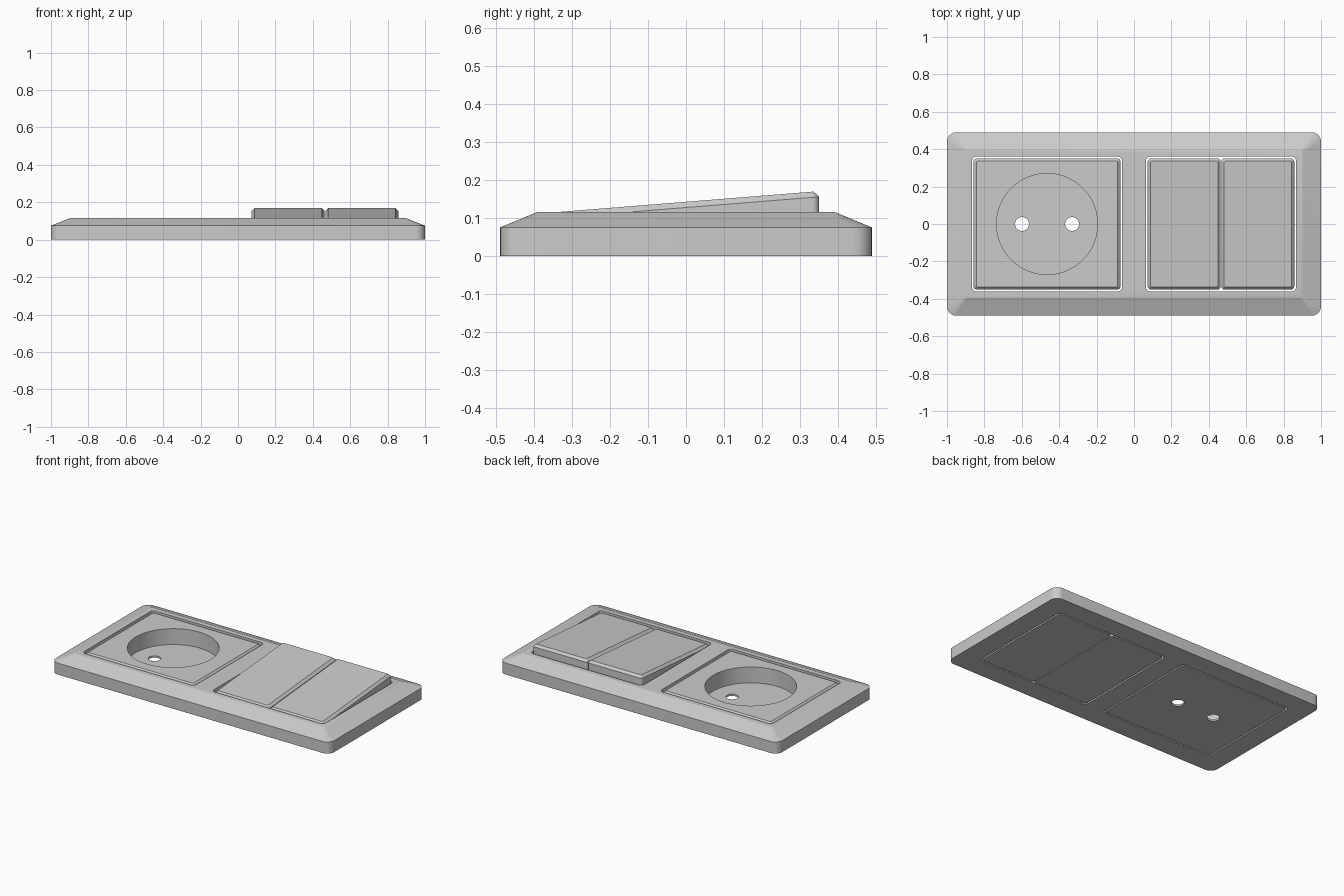
import bpy, bmesh, math

if "Cube" in bpy.data.objects:
    bpy.data.objects.remove(bpy.data.objects["Cube"])


def ring(cx, hx, hy, r, z, steps=6):
    # Rounded rectangle; z may be a number or a function of y
    pts = []
    for i, (sx, sy) in enumerate([(1, 1), (-1, 1), (-1, -1), (1, -1)]):
        for k in range(steps + 1):
            a = math.pi / 2 * (i + k / steps)
            x = cx + sx * (hx - r) + r * math.cos(a)
            y = sy * (hy - r) + r * math.sin(a)
            pts.append((x, y, z(y) if callable(z) else z))
    return pts


def loft(name, rings):
    bm = bmesh.new()
    loops = [[bm.verts.new(p) for p in r] for r in rings]
    for a, b in zip(loops, loops[1:]):
        for i in range(len(a)):
            j = (i + 1) % len(a)
            bm.faces.new((a[i], a[j], b[j], b[i]))
    bm.faces.new(loops[0][::-1])
    bm.faces.new(loops[-1])
    mesh = bpy.data.meshes.new(name)
    bm.to_mesh(mesh)
    bm.free()
    obj = bpy.data.objects.new(name, mesh)
    bpy.context.collection.objects.link(obj)
    return obj


def activate(obj):
    bpy.ops.object.select_all(action='DESELECT')
    obj.select_set(True)
    bpy.context.view_layer.objects.active = obj


def cut(obj, cutter):
    cutter.hide_render = True
    activate(obj)
    mod = obj.modifiers.new("cut", 'BOOLEAN')
    mod.operation = 'DIFFERENCE'
    mod.solver = 'EXACT'
    mod.object = cutter
    bpy.ops.object.modifier_apply(modifier=mod.name)
    bpy.data.objects.remove(cutter, do_unlink=True)


def cylinder(x, r, z0, z1, sides):
    bpy.ops.mesh.primitive_cylinder_add(vertices=sides, radius=r, depth=z1 - z0,
                                        location=(x, 0, (z0 + z1) / 2))
    return bpy.context.object


CX, TOP, BEVEL = 0.465, 0.115, 0.015

# Surround frame with sloped rim and two openings
frame = loft("frame", [ring(0, 1, 0.49, 0.05, 0),
                       ring(0, 1, 0.49, 0.05, 0.075),
                       ring(0, 0.9, 0.393, 0.004, TOP)])
for x in (-CX, CX):
    cut(frame, loft("opening", [ring(x, 0.402, 0.361, 0.025, -0.1),
                                ring(x, 0.402, 0.361, 0.025, 0.3)]))

# Socket insert with round well and two pin holes
socket = loft("socket", [ring(-CX, 0.393, 0.351, 0.018, 0),
                         ring(-CX, 0.393, 0.351, 0.018, TOP - BEVEL),
                         ring(-CX, 0.393 - BEVEL, 0.351 - BEVEL, 0.006, TOP)])
cut(socket, cylinder(-CX, 0.27, 0.012, 0.3, 64))
for dx in (-0.134, 0.134):
    cut(socket, cylinder(-CX + dx, 0.037, -0.1, 0.1, 32))


# Two tilted rocker switches side by side
def slope(z_mid):
    return lambda y: z_mid + 0.08 * y


HALF = 0.195
rockers = []
for side, label in ((-1, "left"), (1, "right")):
    x = CX + side * (HALF + 0.002)
    rockers.append(loft("rocker_" + label, [
        ring(x, HALF, 0.351, 0.018, 0),
        ring(x, HALF, 0.351, 0.018, slope(0.1275)),
        ring(x, HALF - BEVEL, 0.351 - BEVEL, 0.006, slope(0.1425))]))

# Smooth the rounded corners and the well, keep the edges sharp
for obj in [frame, socket] + rockers:
    activate(obj)
    bpy.ops.object.shade_smooth_by_angle(angle=math.radians(20))
